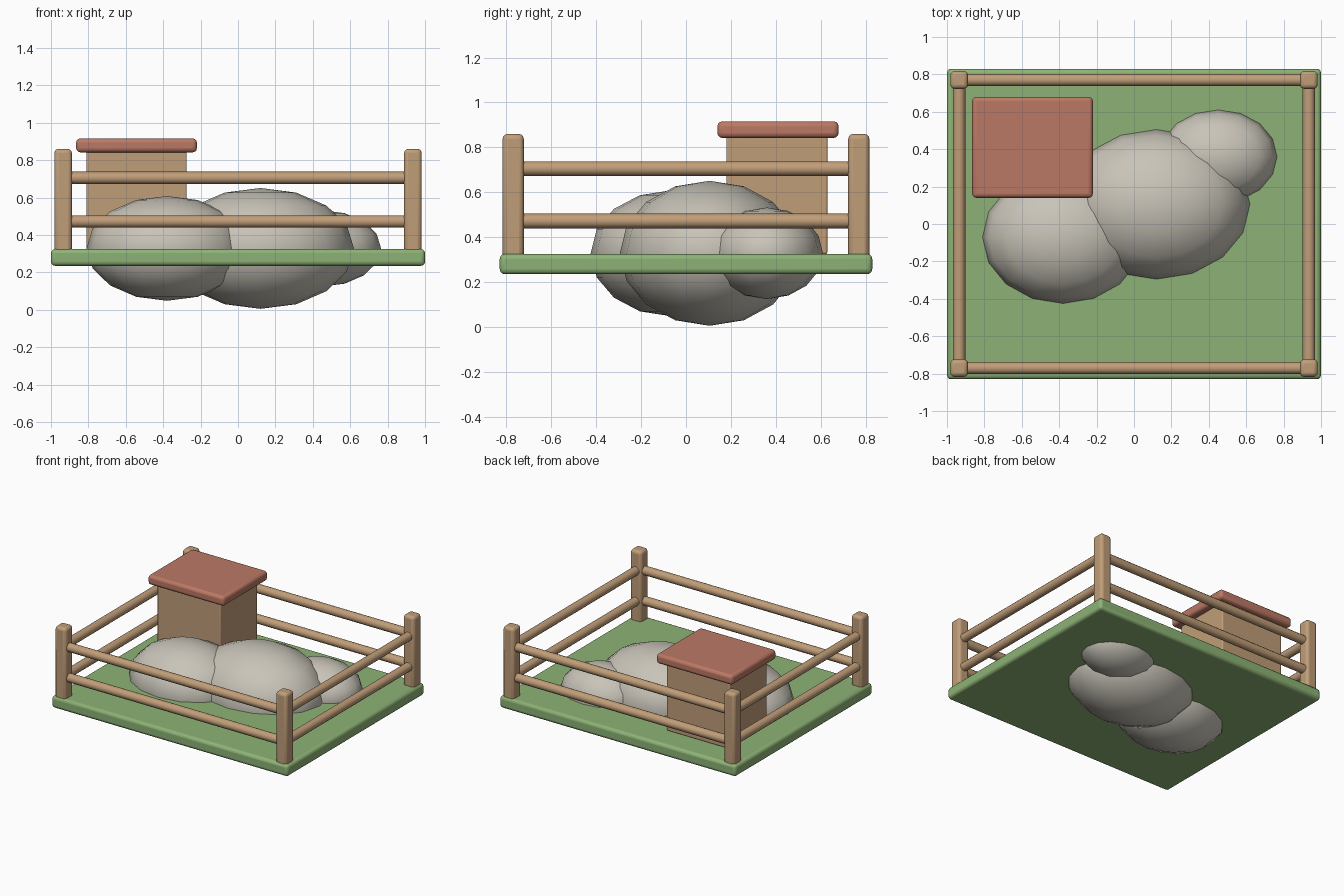
import bpy
import math

default = bpy.data.objects.get("Cube")
if default:
    bpy.data.objects.remove(default, do_unlink=True)


def material(name, rgb):
    mat = bpy.data.materials.new(name)
    mat.use_nodes = True
    color = (*rgb, 1)
    mat.diffuse_color = color
    mat.node_tree.nodes["Principled BSDF"].inputs["Base Color"].default_value = color
    return mat


grass = material("grass green", (0.27, 0.45, 0.18))
wood = material("warm wood", (0.53, 0.34, 0.19))
clay = material("clay red", (0.50, 0.19, 0.13))
stone = material("pale stone", (0.58, 0.55, 0.48))


def finish(obj, name, mat, angle=40):
    obj.name = name
    obj.data.materials.append(mat)
    bpy.ops.object.transform_apply(location=False, rotation=True, scale=True)
    bpy.ops.object.shade_smooth_by_angle(angle=math.radians(angle))
    return obj


def box(name, low, high, mat, bevel):
    center = [(a + b) / 2 for a, b in zip(low, high)]
    bpy.ops.mesh.primitive_cube_add(size=1, location=center)
    obj = bpy.context.object
    obj.scale = [b - a for a, b in zip(low, high)]
    finish(obj, name, mat)
    if bevel:
        mod = obj.modifiers.new("rounded edges", "BEVEL")
        mod.width = bevel
        mod.segments = 3
    return obj


def rail(name, location, rotation, length):
    bpy.ops.mesh.primitive_cylinder_add(vertices=12, radius=0.033, depth=length,
                                        location=location, rotation=rotation)
    finish(bpy.context.object, name, wood)


def rock(name, center, radii):
    bpy.ops.mesh.primitive_uv_sphere_add(segments=16, ring_count=8, radius=1,
                                         location=center)
    obj = bpy.context.object
    obj.scale = radii
    finish(obj, name, stone)


# Ground slab
box("ground", (-1, -0.83, 0.235), (1, 0.83, 0.325), grass, 0.022)

# Fence posts and rails
post_x, post_y, half = 0.935, 0.77, 0.047
for side_x, x in (("right", -post_x), ("left", post_x)):
    for side_y, y in (("front", -post_y), ("back", post_y)):
        box(f"{side_y}_{side_x}_post", (x - half, y - half, 0.29),
            (x + half, y + half, 0.86), wood, 0.022)
quarter = math.pi / 2
for level, z in (("lower", 0.472), ("upper", 0.705)):
    for side, s in (("front", -1), ("back", 1)):
        rail(f"{side}_{level}_rail", (0, s * post_y, z), (0, quarter, 0), 2 * post_x)
    for side, s in (("right", -1), ("left", 1)):
        rail(f"{side}_{level}_rail", (s * post_x, 0, z), (quarter, 0, 0), 2 * post_y)

# Hut with flat roof
box("hut_walls", (-0.81, 0.18, 0.325), (-0.275, 0.63, 0.85), wood, 0.008)
box("hut_roof", (-0.865, 0.14, 0.842), (-0.22, 0.68, 0.916), clay, 0.022)

# Overlapping boulders sunk through the ground
rock("right_boulder", (-0.38, -0.07, 0.328), (0.43, 0.355, 0.28))
rock("middle_boulder", (0.12, 0.105, 0.328), (0.5, 0.4, 0.323))
rock("left_boulder", (0.45, 0.36, 0.328), (0.315, 0.25, 0.204))
